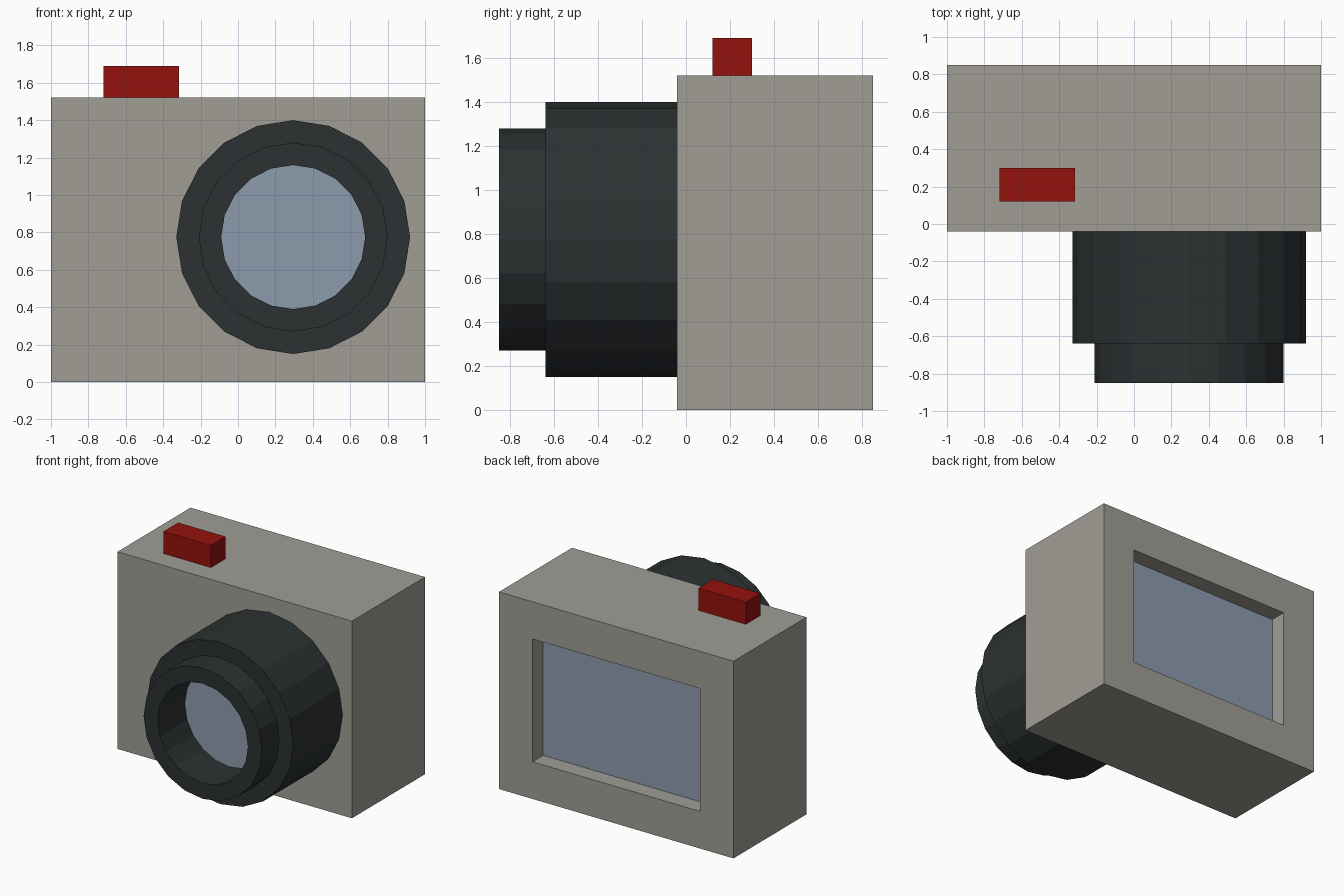
import bpy, bmesh
from math import sin, cos, pi
from mathutils import Matrix, Vector

if "Cube" in bpy.data.objects:
    bpy.data.objects.remove(bpy.data.objects["Cube"])


def material(name, rgb):
    m = bpy.data.materials.new(name)
    m.diffuse_color = (*rgb, 1)
    m.use_nodes = True
    m.node_tree.nodes["Principled BSDF"].inputs["Base Color"].default_value = m.diffuse_color
    return m


CASE = material("warm_grey", (0.35, 0.34, 0.30))
DARK = material("dark_plastic", (0.025, 0.031, 0.032))
GLASS = material("glass", (0.27, 0.33, 0.42))
RED = material("red", (0.30, 0.006, 0.004))


def finish(bm, name, *mats):
    mesh = bpy.data.meshes.new(name)
    bm.to_mesh(mesh)
    bm.free()
    for m in mats:
        mesh.materials.append(m)
    ob = bpy.data.objects.new(name, mesh)
    bpy.context.collection.objects.link(ob)
    return ob


def box(lo, hi):
    lo, hi = Vector(lo), Vector(hi)
    bm = bmesh.new()
    bmesh.ops.create_cube(bm, size=1, matrix=Matrix.Translation((lo + hi) / 2)
                          @ Matrix.Diagonal((*(hi - lo), 1)))
    bm.normal_update()
    return bm


# Body, with the screen recessed into its back face
bm = box((-1, -0.04, 0), (1, 0.85, 1.52))
back = max(bm.faces, key=lambda f: f.normal.y)
bmesh.ops.inset_region(bm, faces=[back], thickness=0.405)
screen = bmesh.ops.extrude_discrete_faces(bm, faces=[back])["faces"][0]
bmesh.ops.translate(bm, verts=screen.verts, vec=(0, -0.13, 0))
screen.material_index = 1
finish(bm, "camera_body", CASE, GLASS)

# Shutter button
finish(box((-0.72, 0.12, 1.52), (-0.315, 0.30, 1.69)), "shutter_button", RED)

# Lens barrel: stepped profile (radius, y) turned about y, glass at the bore's end
PROFILE = [(0.625, -0.04), (0.625, -0.64), (0.505, -0.64),
           (0.505, -0.85), (0.385, -0.85), (0.385, -0.52)]
SIDES, CX, CZ = 20, 0.295, 0.775
bm = bmesh.new()
rings = [[bm.verts.new((CX + r * sin(2 * pi * i / SIDES), y,
                        CZ + r * cos(2 * pi * i / SIDES)))
          for i in range(SIDES)] for r, y in PROFILE]
for a, b in zip(rings, rings[1:]):
    for i in range(SIDES):
        j = (i + 1) % SIDES
        bm.faces.new((a[i], b[i], b[j], a[j]))
bm.faces.new(rings[-1][::-1]).material_index = 1
finish(bm, "lens", DARK, GLASS)
